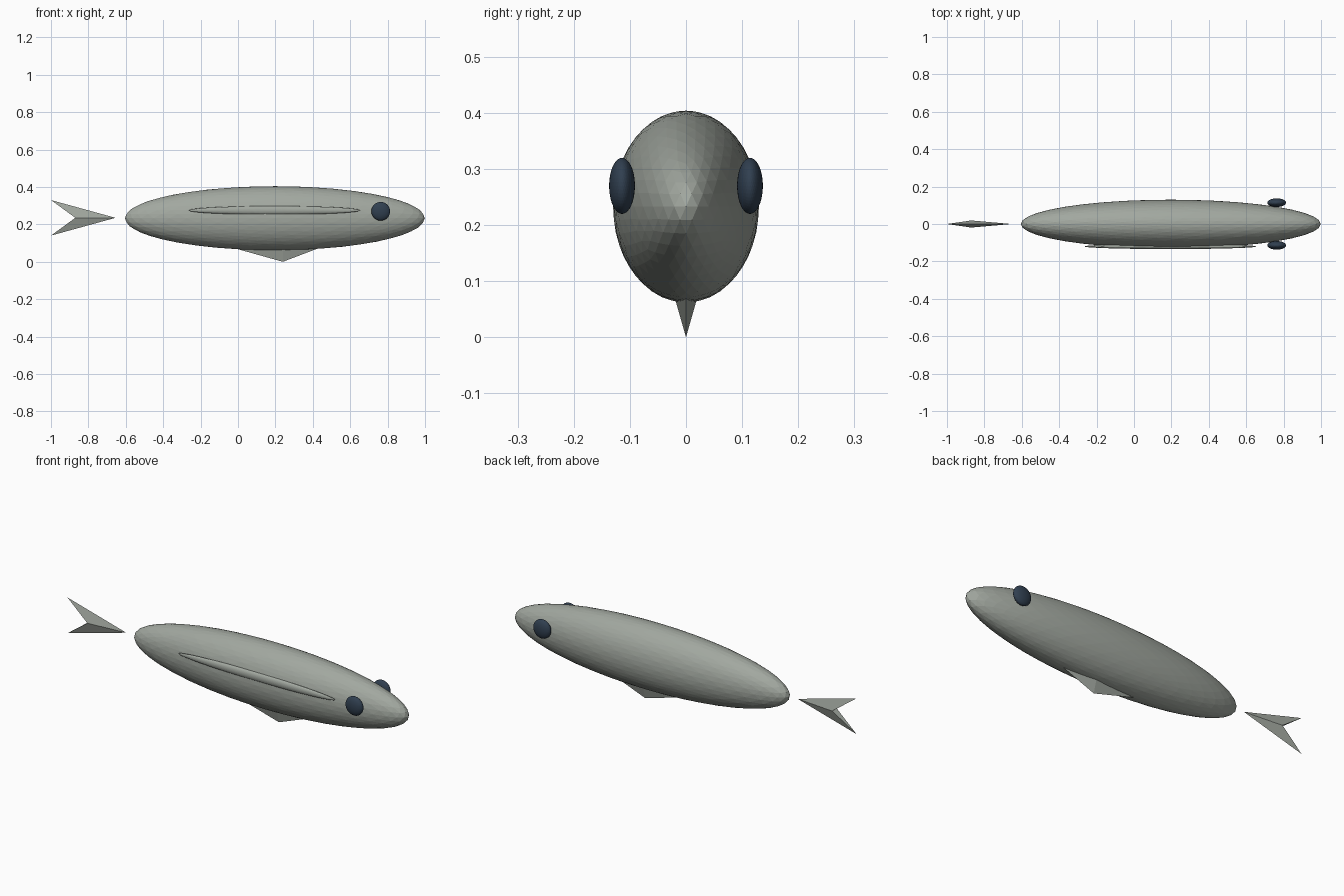
import bpy

if "Cube" in bpy.data.objects:
    bpy.data.objects.remove(bpy.data.objects["Cube"], do_unlink=True)


def material(name, rgb):
    mat = bpy.data.materials.new(name)
    mat.use_nodes = True
    mat.diffuse_color = (*rgb, 1)
    mat.node_tree.nodes["Principled BSDF"].inputs["Base Color"].default_value = (*rgb, 1)
    return mat


grey = material("grey_green", (0.36, 0.39, 0.35))
navy = material("dark_slate", (0.03, 0.05, 0.08))


def ellipsoid(name, centre, radii, mat, detail=4):
    bpy.ops.mesh.primitive_ico_sphere_add(subdivisions=detail, radius=1, location=centre)
    ob = bpy.context.object
    ob.name = name
    ob.scale = radii
    ob.data.materials.append(mat)
    return ob


def dart(name, tip, wing_a, wing_b, notch, half_width):
    """Thin swept fin: a tip, two wing points and a ridge on each side."""
    x, z = notch
    points = [(px, 0, pz) for px, pz in (tip, wing_a, wing_b)]
    points += [(x, -half_width, z), (x, half_width, z)]
    faces = [(0, 3, 1), (0, 2, 3), (0, 1, 4), (0, 4, 2), (1, 3, 4), (2, 4, 3)]
    mesh = bpy.data.meshes.new(name)
    mesh.from_pydata(points, [], faces)
    mesh.materials.append(grey)
    ob = bpy.data.objects.new(name, mesh)
    bpy.context.collection.objects.link(ob)
    return ob


# Body and the slim fin along its front side
ellipsoid("body", (0.197, 0, 0.233), (0.802, 0.13, 0.171), grey)
ellipsoid("side_fin", (0.195, -0.12, 0.275), (0.46, 0.014, 0.023), grey)

# Eyes
for side, name in ((-1, "right_eye"), (1, "left_eye")):
    ellipsoid(name, (0.763, side * 0.114, 0.27), (0.05, 0.023, 0.05), navy)

# Tail and belly fins
dart("tail_fin", (-0.655, 0.235), (-1, 0.33), (-1, 0.14), (-0.87, 0.235), 0.019)
dart("belly_fin", (0.24, 0), (-0.1, 0.095), (0.49, 0.095), (0.24, 0.07), 0.02)
